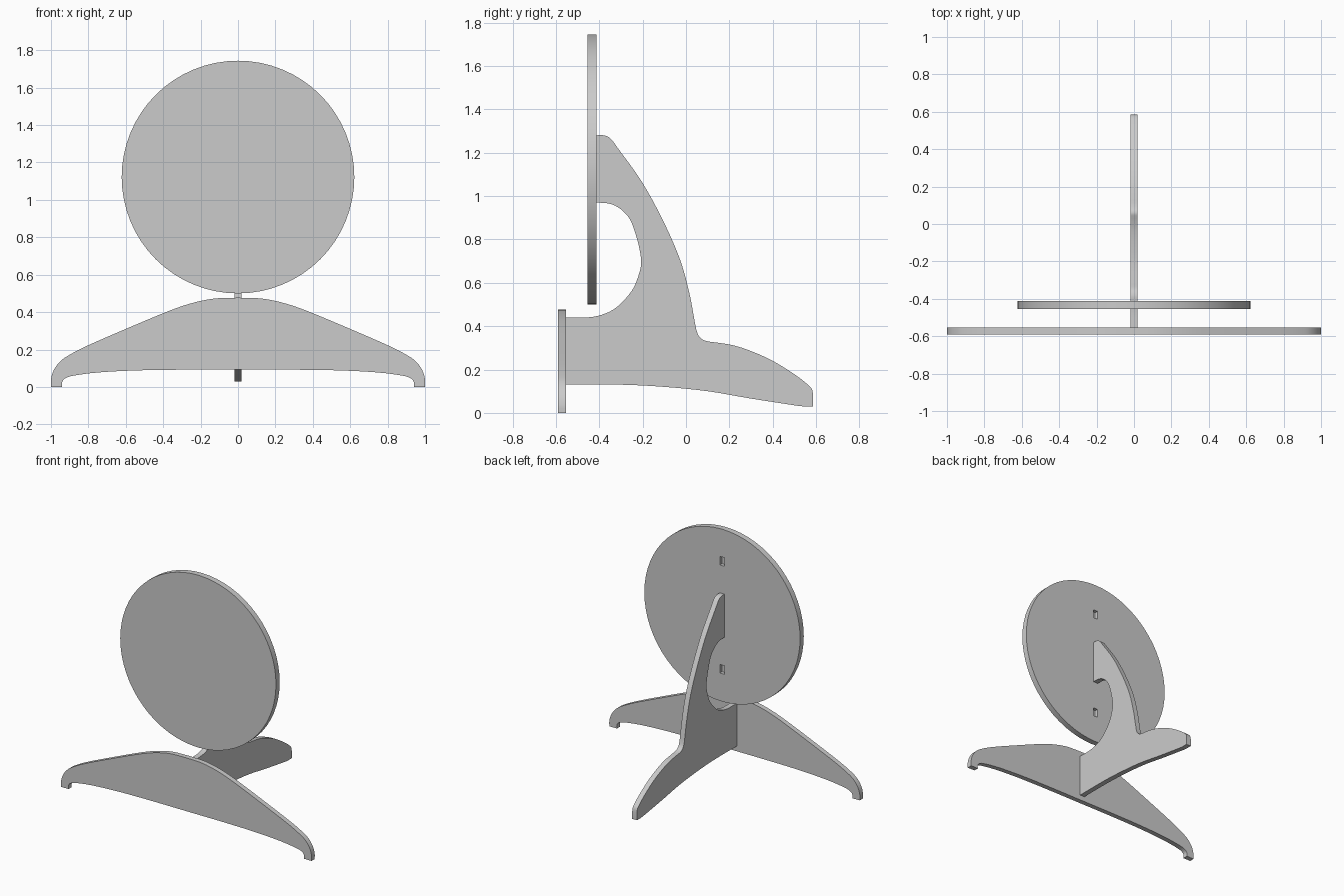
import bpy, bmesh
from math import radians
from mathutils import Vector, Matrix

if "Cube" in bpy.data.objects:
    bpy.data.objects.remove(bpy.data.objects["Cube"])


def spline(pts, steps=4):
    """Catmull-Rom curve through 2D points, ends included."""
    if len(pts) < 3:
        return [Vector(p) for p in pts]
    p = [Vector(q) for q in pts]
    p = [2 * p[0] - p[1]] + p + [2 * p[-1] - p[-2]]
    out = []
    for a, b, c, d in zip(p, p[1:], p[2:], p[3:]):
        for i in range(steps):
            t = i / steps
            out.append(0.5 * (2 * b + (c - a) * t + (2 * a - 5 * b + 4 * c - d) * t * t
                              + (3 * b - a - 3 * c + d) * t ** 3))
    return out + [p[-2]]


def finish(bm, name):
    bmesh.ops.recalc_face_normals(bm, faces=bm.faces)
    mesh = bpy.data.meshes.new(name)
    bm.to_mesh(mesh)
    bm.free()
    obj = bpy.data.objects.new(name, mesh)
    bpy.context.collection.objects.link(obj)
    return obj


def shade(obj):
    bpy.ops.object.select_all(action='DESELECT')
    obj.select_set(True)
    bpy.context.view_layer.objects.active = obj
    bpy.ops.object.shade_smooth_by_angle(angle=radians(30))


def plate(name, outline, place, thickness):
    """Extrude a 2D outline; place maps a 2D point to 3D."""
    bm = bmesh.new()
    face = bm.faces.new([bm.verts.new(place(p)) for p in outline])
    new = bmesh.ops.extrude_face_region(bm, geom=[face], use_keep_orig=True)
    verts = [v for v in new['geom'] if isinstance(v, bmesh.types.BMVert)]
    bmesh.ops.translate(bm, verts=verts, vec=thickness)
    obj = finish(bm, name)
    shade(obj)
    return obj


# Front foot: arched bar, half outline mirrored in x
half = spline([(0, .477), (.13, .472), (.25, .447), (.38, .402), (.6, .31), (.8, .223),
               (.9, .172), (.95, .137), (.985, .09), (1, .04), (1, 0)])
half += spline([(.94, 0), (.94, .025), (.925, .045), (.88, .06), (.75, .077),
                (.55, .088), (.3, .092), (0, .092)])
mirrored = [Vector((-p.x, p.y)) for p in reversed(half[1:-1])]
plate("front_foot", half + mirrored, lambda p: (p.x, -.59, p.y), (0, .036, 0))

# Spine: upright plate carrying the disc, with rear foot
runs = [
    [(-.413, 1.28), (-.38, 1.28), (-.348, 1.265), (-.31, 1.215), (-.2, 1.06), (-.1, .875),
     (-.025, .7), (.016, .55), (.035, .45), (.05, .375), (.07, .343), (.1, .33), (.15, .323),
     (.22, .311), (.3, .285), (.4, .24), (.5, .178), (.56, .132), (.58, .11), (.586, .085)],
    [(.586, .03), (.54, .03)],
    [(.52, .032), (.3, .066), (.1, .1), (-.1, .12), (-.3, .13), (-.555, .13)],
    [(-.555, .44), (-.46, .44), (-.39, .452), (-.32, .487), (-.25, .563), (-.217, .64),
     (-.207, .7), (-.22, .78), (-.25, .875), (-.28, .92), (-.32, .952), (-.36, .966), (-.413, .97)],
]
outline = [p for run in runs for p in spline(run)]
plate("spine", outline, lambda p: (-.019, p.x, p.y), (.038, 0, 0))

# Disc
bm = bmesh.new()
bmesh.ops.create_cone(bm, cap_ends=True, segments=64, radius1=.622, radius2=.622, depth=.042,
                      matrix=Matrix.Translation((0, -.434, 1.122)) @ Matrix.Rotation(radians(90), 4, 'X'))
disc = finish(bm, "disc")

# Two blind slots in the back of the disc
bm = bmesh.new()
for dz in (-.39, .39):
    bmesh.ops.create_cube(bm, size=1, matrix=Matrix.Translation((0, -.413, 1.122 + dz))
                          @ Matrix.Diagonal((.038, .05, .062, 1)))
cutter = finish(bm, "slot_cutter")
cutter.hide_render = True
mod = disc.modifiers.new("slots", 'BOOLEAN')
mod.operation, mod.object, mod.solver = 'DIFFERENCE', cutter, 'EXACT'
bpy.context.view_layer.objects.active = disc
bpy.ops.object.modifier_apply(modifier=mod.name)
bpy.data.objects.remove(cutter)
shade(disc)
